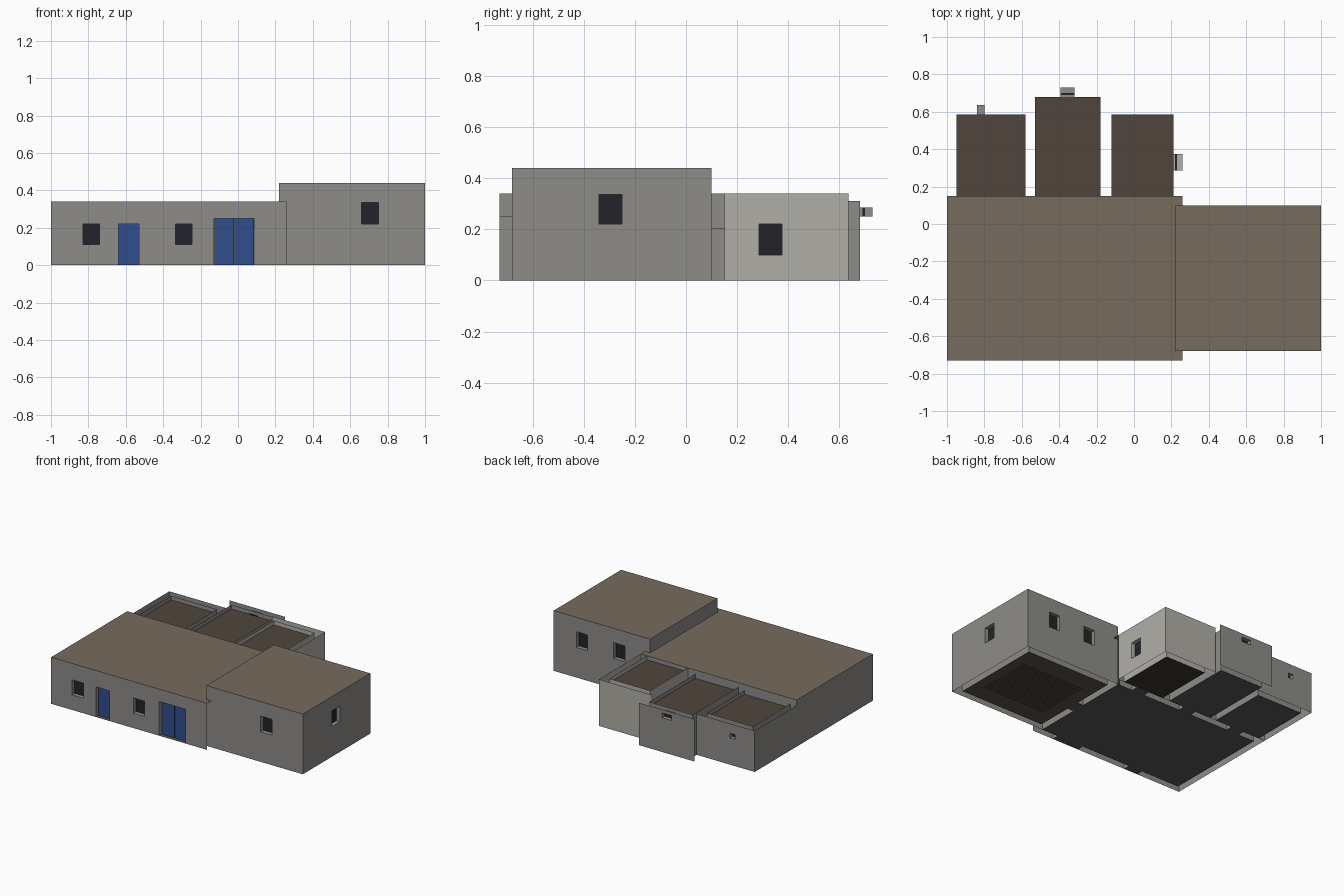
import bpy, bmesh
from mathutils import Vector

if "Cube" in bpy.data.objects:
    bpy.data.objects.remove(bpy.data.objects["Cube"])

T = 0.05      # wall thickness
UP = Vector((0, 0, 1))


def mat(name, r, g, b):
    m = bpy.data.materials.new(name)
    m.diffuse_color = (r, g, b, 1)
    m.use_nodes = True
    m.node_tree.nodes["Principled BSDF"].inputs["Base Color"].default_value = m.diffuse_color
    return m


STONE = mat("grey_render", .27, .265, .25)
PALE = mat("pale_render", .44, .43, .39)
ROOF = mat("roof_brown", .18, .15, .11)
LOWROOF = mat("roof_dark_brown", .08, .062, .046)
BLUE = mat("door_blue", .03, .075, .26)
GLASS = mat("glass_dark", .015, .017, .023)
FLOOR = mat("floor_dark", .10, .10, .10)
WOOD = mat("floor_wood", .11, .085, .06)
BLACK = mat("floor_black", .04, .035, .025)


def finish(bm, name, *mats):
    me = bpy.data.meshes.new(name)
    bm.to_mesh(me)
    bm.free()
    for m in mats:
        me.materials.append(m)
    ob = bpy.data.objects.new(name, me)
    bpy.context.collection.objects.link(ob)
    return ob


def quad(bm, pts, normal, slot=0):
    f = bm.faces.new([bm.verts.new(p) for p in pts])
    f.normal_update()
    if f.normal.dot(normal) < 0:
        f.normal_flip()
    f.material_index = slot


def slab(name, x0, x1, y0, y1, z, m, facing=1):
    bm = bmesh.new()
    quad(bm, [(x0, y0, z), (x1, y0, z), (x1, y1, z), (x0, y1, z)], UP * facing)
    return finish(bm, name, m)


def panel(name, corner, d, n, width, height, m):
    """Thin pane or door leaf; corner is its outer lower corner."""
    bm = bmesh.new()
    bmesh.ops.create_cube(bm, size=1)
    for v in bm.verts:
        v.co = (corner + d * (v.co.x + .5) * width
                - n * (v.co.y + .5) * .01 + UP * (v.co.z + .5) * height)
    bmesh.ops.recalc_face_normals(bm, faces=bm.faces)
    return finish(bm, name, m)


def wall(name, a, b, h, m=STONE, openings=(), trim=(T, T), outer=True):
    """Hollow wall from a to b, outside on the right-hand side.
    openings: (kind, centre along world axis, width, z0, z1)"""
    a, b = Vector((*a, 0)), Vector((*b, 0))
    d = (b - a).normalized()
    n = d.cross(UP)
    length = (b - a).length
    axis = 0 if abs(d.x) > .5 else 1
    holes = []
    for kind, c, w, z0, z1 in openings:
        u = (c - a[axis]) * d[axis]
        holes.append((u - w / 2, u + w / 2, z0, z1, kind))

    bm = bmesh.new()
    pt = lambda u, z, depth: a + d * u + UP * z - n * depth

    def sheet(u0, u1, depth, normal):
        us = sorted({u0, u1, *(x for o in holes for x in o[:2])})
        zs = sorted({0, h, *(x for o in holes for x in o[2:4])})
        for p, q in zip(us, us[1:]):
            for r, s in zip(zs, zs[1:]):
                cu, cz = (p + q) / 2, (r + s) / 2
                if any(o[0] < cu < o[1] and o[2] < cz < o[3] for o in holes):
                    continue
                quad(bm, [pt(p, r, depth), pt(q, r, depth),
                          pt(q, s, depth), pt(p, s, depth)], normal)

    if outer:
        sheet(0, length, 0, n)
    sheet(trim[0], length - trim[1], T, -n)

    # reveals around each opening, plus its glazing or door leaves
    for i, (u0, u1, z0, z1, kind) in enumerate(holes):
        for u, nn in ((u0, d), (u1, -d)):
            quad(bm, [pt(u, z0, 0), pt(u, z0, T), pt(u, z1, T), pt(u, z1, 0)], nn)
        for z, nn in ((z0, UP), (z1, -UP)):
            quad(bm, [pt(u0, z, 0), pt(u1, z, 0), pt(u1, z, T), pt(u0, z, T)], nn,
                 1 if z == 0 else 0)
        leaves = {"window": 1, "door": 1, "double": 2}.get(kind, 0)
        for k in range(leaves):
            w = (u1 - u0) / leaves
            gap = .002 if leaves == 2 else 0
            panel(f"{name}_{kind}_{i}_{k}", pt(u0 + k * w + gap, z0, .03), d, n,
                  w - 2 * gap, z1 - z0, GLASS if kind == "window" else BLUE)
    return finish(bm, name, m, FLOOR)


# Main hall
H = .34
wall("hall_front_wall", (-1, -.73), (.26, -.73), H, openings=[
    ("window", -.785, .09, .11, .22), ("door", -.583, .11, 0, .22),
    ("window", -.29, .09, .11, .22), ("double", -.02, .215, 0, .25)])
wall("hall_left_wall", (-1, .15), (-1, -.73), H)
wall("hall_back_wall", (.26, .15), (-1, .15), H, openings=[
    (("passage"), x, .1, 0, .205) for x in (.05, -.355, -.765)])
slab("hall_roof", -1, .26, -.73, .15, H, ROOF)
slab("hall_floor", -.95, .22, -.68, .10, 0, FLOOR)

# Tall side block
B = .44
up = lambda c: ("window", c, .09, .22, .335)
wall("block_front_wall", (.22, -.68), (1, -.68), B, openings=[up(.705)])
wall("block_right_wall", (1, -.68), (1, .10), B, openings=[up(-.295)])
wall("block_back_wall", (1, .10), (.22, .10), B, openings=[up(.77), up(.47)])
wall("block_left_wall", (.22, .10), (.22, -.68), B,
     openings=[("passage", -.31, .1, 0, .205)])
slab("block_roof", .22, 1, -.68, .10, B, ROOF)
slab("block_floor", .27, .95, -.63, .05, 0, WOOD)

# Slatted mat on the block floor
slat = slab("floor_slats", .36, .88, -.50, -.485, -.001, BLACK, -1)
arr = slat.modifiers.new("repeat", 'ARRAY')
arr.count = 15
arr.use_relative_offset = False
arr.use_constant_offset = True
arr.constant_offset_displace = (0, .028, 0)


# Three rear rooms with recessed roofs; neighbours leave inner faces only
def rear_room(name, x0, x1, y1, h, m, floor, back=(), left=False, right=False,
              side=()):
    wall(name + "_back_wall", (x1 + T, y1 + T), (x0 - T, y1 + T), h, m, back)
    wall(name + "_left_wall", (x0 - T, y1 + T), (x0 - T, .15), h, m,
         trim=(T, 0), outer=left)
    wall(name + "_right_wall", (x1 + T, .15), (x1 + T, y1 + T), h, m, side,
         trim=(0, T), outer=right)
    slab(name + "_roof", x0, x1, .15, y1, h - .03, LOWROOF)
    slab(name + "_floor", x0, x1, .15, y1, 0, floor)


rear_room("rear_left", -.95, -.58, .585, .30, STONE, FLOOR, left=True,
          back=[("window", -.82, .04, .195, .23)])
rear_room("rear_middle", -.53, -.18, .68, .31, STONE, FLOOR,
          back=[("window", -.355, .075, .25, .285)])
rear_room("rear_right", -.12, .21, .585, .34, PALE, BLACK, right=True,
          side=[("window", .33, .09, .10, .22)])
